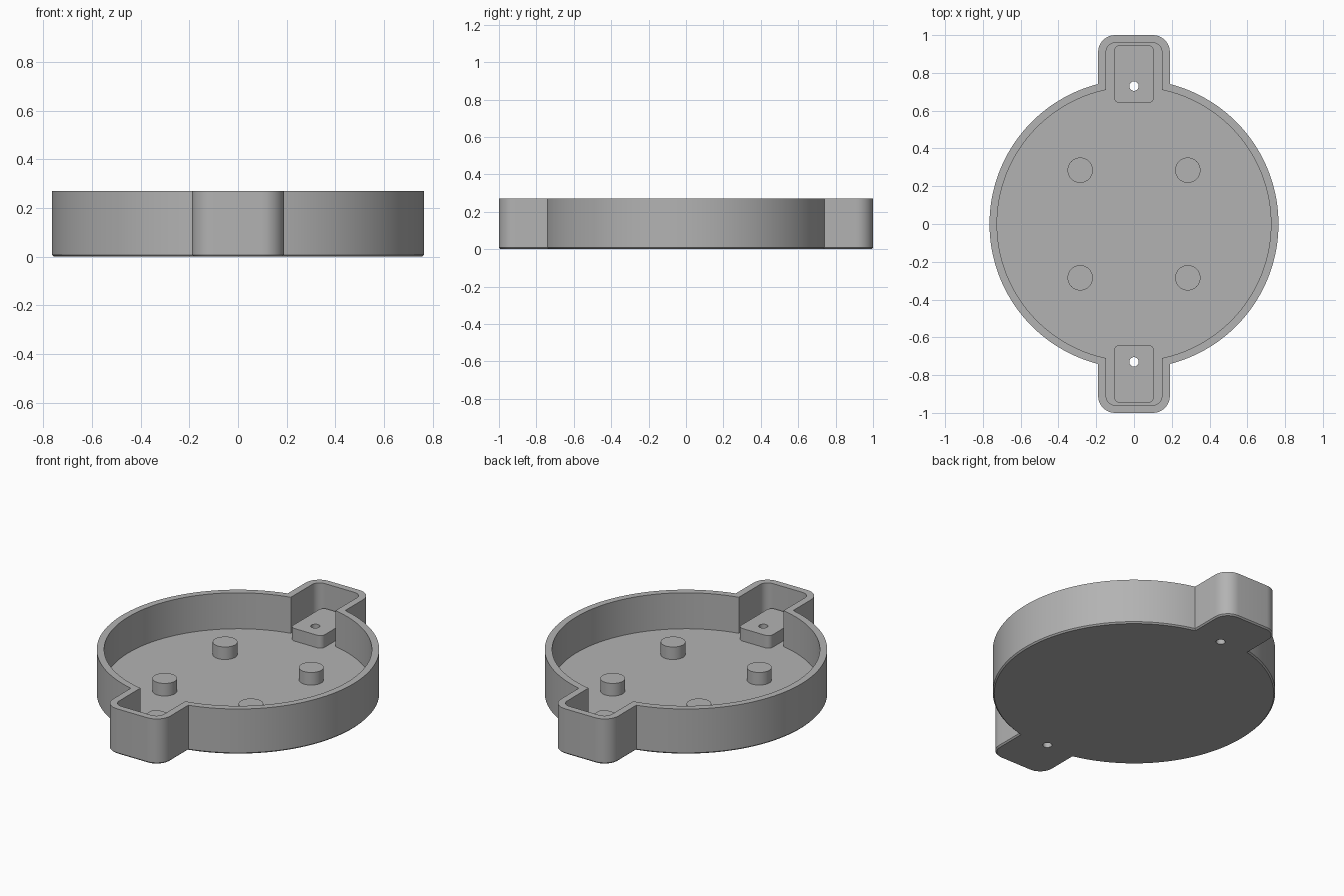
import bpy
import bmesh
from math import sin, cos, pi, asin, radians

if "Cube" in bpy.data.objects:
    bpy.data.objects.remove(bpy.data.objects["Cube"])

HEIGHT, FLOOR, PAD_TOP = 0.27, 0.055, 0.13

grey = bpy.data.materials.new("plain grey")
grey.use_nodes = True
grey.diffuse_color = (0.45, 0.45, 0.45, 1)
grey.node_tree.nodes["Principled BSDF"].inputs["Base Color"].default_value = grey.diffuse_color


def arc(cx, cy, r, start, end, steps):
    return [(cx + r * cos(start + (end - start) * i / steps),
             cy + r * sin(start + (end - start) * i / steps)) for i in range(steps + 1)]


def circle(cx, cy, r, steps=48):
    return arc(cx, cy, r, 0, 2 * pi, steps)[:-1]


def rounded_rect(cy, half_x, half_y, r):
    pts = []
    for k, (sx, sy) in enumerate([(1, 1), (-1, 1), (-1, -1), (1, -1)]):
        pts += arc(sx * (half_x - r), cy + sy * (half_y - r), r, k * pi / 2, (k + 1) * pi / 2, 8)
    return pts


def tray_outline(radius, half_width, tip, corner):
    """Round body with a rounded tab at each end of y."""
    a = asin(half_width / radius)
    half = arc(0, 0, radius, a - pi / 2, pi / 2 - a, 72)
    half += arc(half_width - corner, tip - corner, corner, 0, pi / 2, 10)
    half += arc(corner - half_width, tip - corner, corner, pi / 2, pi, 10)
    return half + [(-x, -y) for x, y in half]


def prism(name, outline, z0, z1, chamfer=0):
    bm = bmesh.new()
    base = bm.faces.new([bm.verts.new((x, y, z0)) for x, y in outline])
    top = bmesh.ops.extrude_face_region(bm, geom=[base])["geom"]
    bmesh.ops.translate(bm, vec=(0, 0, z1 - z0),
                        verts=[g for g in top if isinstance(g, bmesh.types.BMVert)])
    bmesh.ops.recalc_face_normals(bm, faces=bm.faces)
    if chamfer:
        edges = [e for e in bm.edges if all(v.co.z < z0 + 0.001 for v in e.verts)]
        bmesh.ops.bevel(bm, geom=edges, offset=chamfer, segments=1, affect='EDGES')
    mesh = bpy.data.meshes.new(name)
    bm.to_mesh(mesh)
    bm.free()
    mesh.materials.append(grey)
    obj = bpy.data.objects.new(name, mesh)
    bpy.context.collection.objects.link(obj)
    return obj


def combine(target, tool, operation):
    mod = target.modifiers.new("cut", 'BOOLEAN')
    mod.object, mod.operation, mod.solver = tool, operation, 'EXACT'
    bpy.context.view_layer.objects.active = target
    bpy.ops.object.modifier_apply(modifier=mod.name)
    bpy.data.objects.remove(tool)


# Hollow tray with tabs
tray = prism("tray", tray_outline(0.765, 0.19, 1.0, 0.09), 0, HEIGHT, 0.008)
combine(tray, prism("cavity", tray_outline(0.725, 0.148, 0.96, 0.05), FLOOR, HEIGHT + 0.1), 'DIFFERENCE')
parts = [tray]

# Screw pads in the tabs, drilled through the floor
for side, label in ((-1, "front"), (1, "back")):
    pad = prism(label + "_screw_pad", rounded_rect(side * 0.793, 0.105, 0.153, 0.03), FLOOR, PAD_TOP)
    for part in (tray, pad):
        combine(part, prism("drill", circle(0, side * 0.73, 0.025, 32), -0.1, HEIGHT), 'DIFFERENCE')
    parts.append(pad)

# Four standing pegs
for x, side in ((-0.285, "right"), (0.285, "left")):
    for y, end in ((-0.285, "front"), (0.285, "back")):
        parts.append(prism(f"{end}_{side}_peg", circle(x, y, 0.067), FLOOR, PAD_TOP))

# Smooth curved walls, crisp edges
bpy.ops.object.select_all(action='DESELECT')
for part in parts:
    part.select_set(True)
bpy.context.view_layer.objects.active = tray
bpy.ops.object.shade_smooth_by_angle(angle=radians(30))
